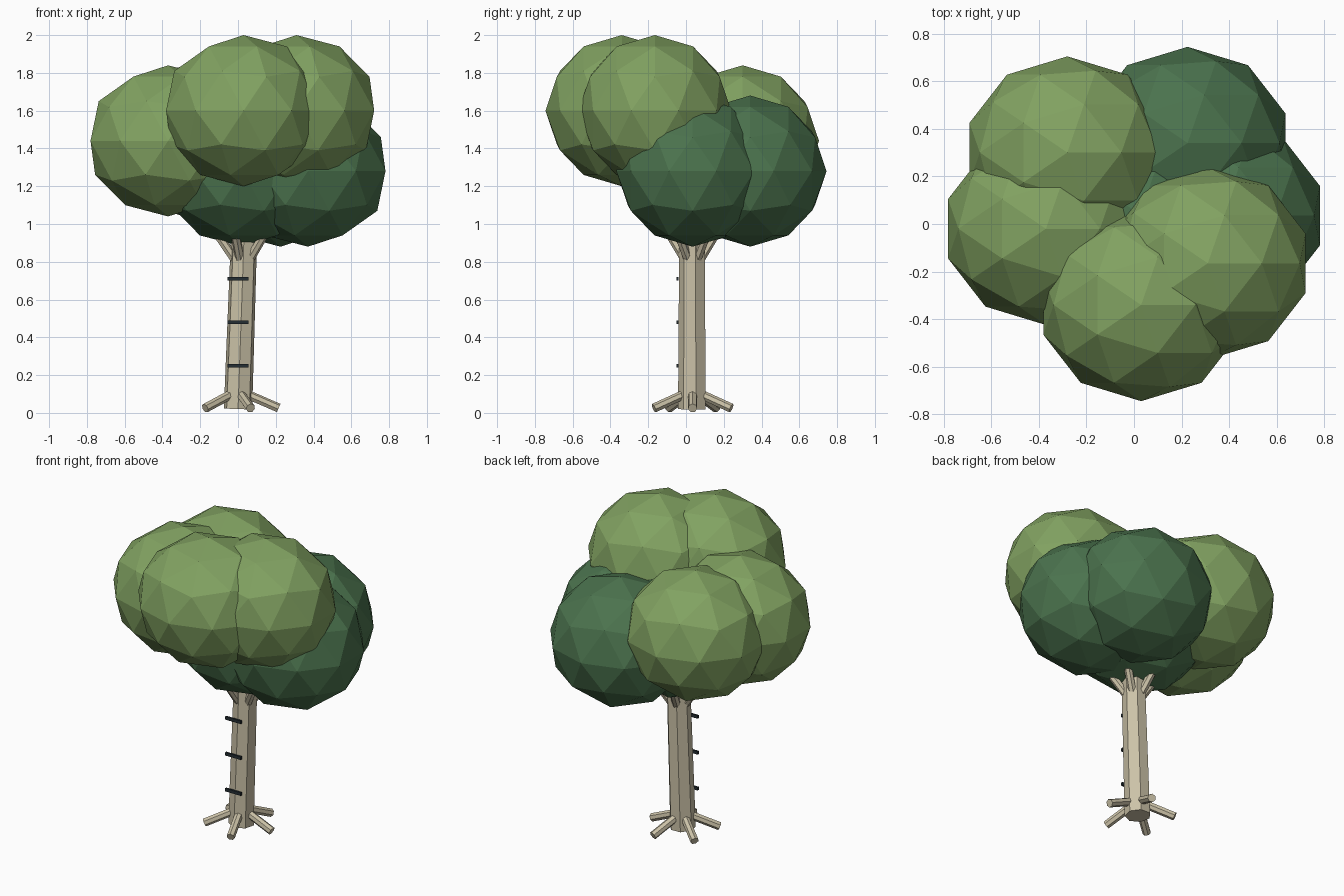
import bpy, math
from mathutils import Vector

if "Cube" in bpy.data.objects:
    bpy.data.objects.remove(bpy.data.objects["Cube"])


def material(name, rgb):
    m = bpy.data.materials.new(name)
    m.diffuse_color = (*rgb, 1)
    m.use_nodes = True
    m.node_tree.nodes["Principled BSDF"].inputs["Base Color"].default_value = m.diffuse_color
    return m


LIGHT = material("light_leaf", (0.22, 0.36, 0.12))
DARK = material("dark_leaf", (0.07, 0.17, 0.075))
BARK = material("bark", (0.60, 0.54, 0.39))
RUNG = material("rung_dark", (0.017, 0.026, 0.032))


def finish(name, mat):
    ob = bpy.context.object
    ob.name = name
    ob.data.materials.append(mat)
    return ob


def limb(name, a, b, r1, r2, sides):
    """Tapered faceted cylinder from a to b."""
    a, b = Vector(a), Vector(b)
    d = b - a
    bpy.ops.mesh.primitive_cone_add(vertices=sides, radius1=r1, radius2=r2,
                                    depth=d.length, location=(a + b) / 2)
    ob = finish(name, BARK)
    ob.rotation_euler = d.to_track_quat('Z', 'Y').to_euler()
    return ob


CY = 0.035  # trunk centre line in y

# Trunk: seven-sided, leaning slightly to +x, one corner facing front
bpy.ops.mesh.primitive_cone_add(vertices=7, radius1=0.077, radius2=0.07, depth=1.08,
                                location=(0.019, CY, 0.56),
                                rotation=(0, math.radians(2), math.pi))
trunk = finish("trunk", BARK)
trunk.rotation_euler = (0, math.radians(-2), math.pi)

# Roots and branches, five of each around the trunk
for i in range(5):
    t = math.radians(72 * i)
    c, s = math.cos(t), math.sin(t)
    limb(f"root_{i + 1}", (0.03 * c, CY + 0.03 * s, 0.105),
         (0.215 * c, CY + 0.215 * s, 0.025), 0.025, 0.025, 7)
    t += math.radians(36)
    c, s = math.cos(t), math.sin(t)
    limb(f"branch_{i + 1}", (0.025 + 0.02 * c, CY + 0.02 * s, 0.78),
         (0.03 + 0.24 * c, CY + 0.22 * s, 1.09), 0.026, 0.022, 7)

# Ladder rungs on the front
for i, z in enumerate((0.25, 0.48, 0.71)):
    bpy.ops.mesh.primitive_cube_add(size=1, location=(0, -0.045, z))
    finish(f"rung_{i + 1}", RUNG).scale = (0.11, 0.012, 0.02)

# Foliage clumps: faceted balls
CLUMPS = [
    (0.03, -0.34, 1.60, LIGHT), (0.31, -0.165, 1.60, LIGHT),
    (-0.37, -0.02, 1.44, LIGHT), (-0.28, 0.30, 1.44, LIGHT),
    (0.225, 0.34, 1.28, DARK), (0.37, 0.035, 1.28, DARK),
    (0.025, 0.04, 1.28, DARK),
]
for i, (x, y, z, mat) in enumerate(CLUMPS):
    bpy.ops.mesh.primitive_ico_sphere_add(subdivisions=2, radius=1, location=(x, y, z))
    finish(f"foliage_{i + 1}", mat).scale = (0.432, 0.404, 0.40)
